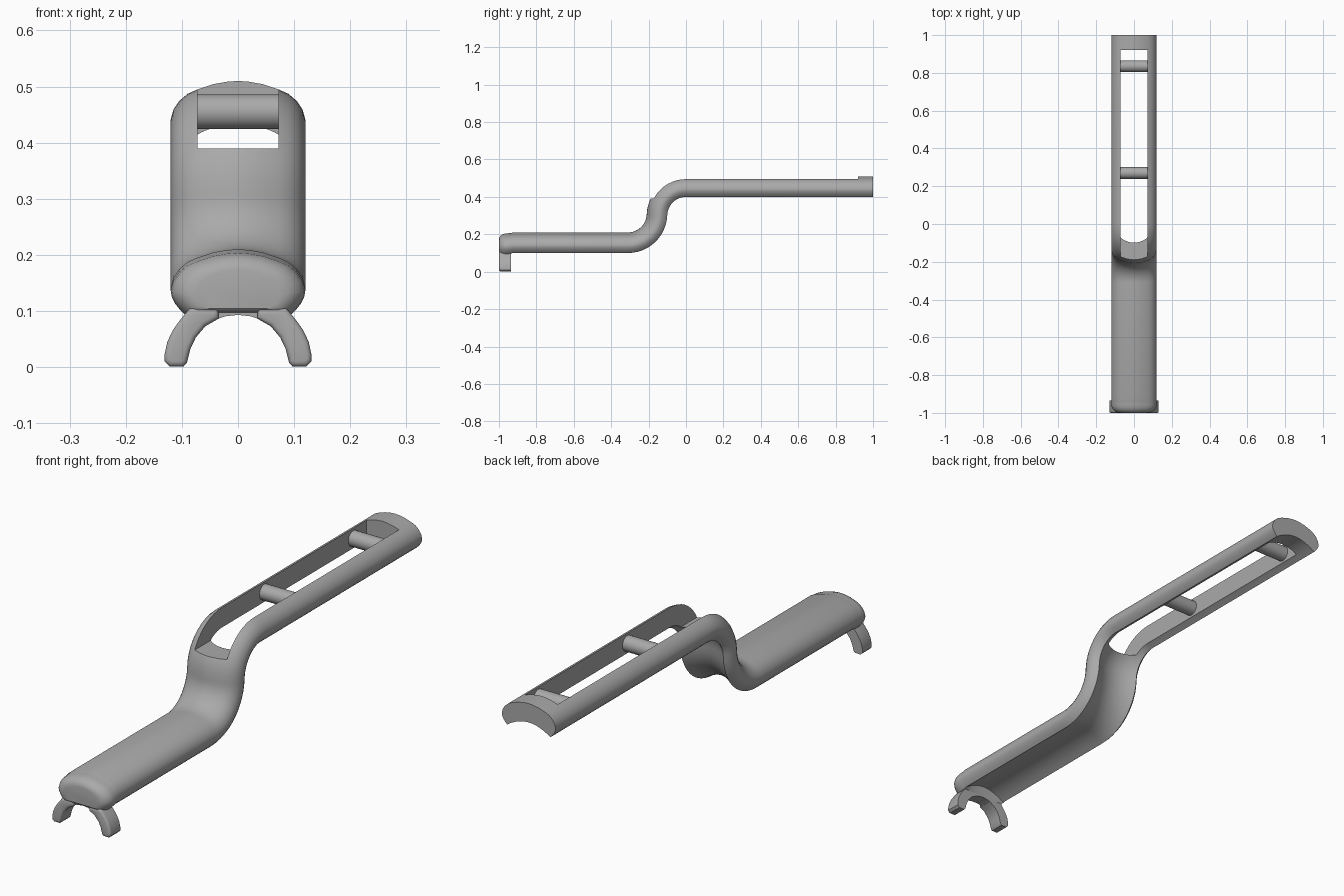
import bpy, bmesh, math

if "Cube" in bpy.data.objects:
    bpy.data.objects.remove(bpy.data.objects["Cube"])

grey = bpy.data.materials.new("plain grey")
grey.diffuse_color = (0.4, 0.4, 0.4, 1)
grey.use_nodes = True
grey.node_tree.nodes["Principled BSDF"].inputs["Base Color"].default_value = grey.diffuse_color


def finish(bm, name, angle=35):
    bmesh.ops.recalc_face_normals(bm, faces=bm.faces)
    me = bpy.data.meshes.new(name)
    bm.to_mesh(me)
    bm.free()
    ob = bpy.data.objects.new(name, me)
    bpy.context.collection.objects.link(ob)
    me.materials.append(grey)
    bpy.ops.object.select_all(action='DESELECT')
    ob.select_set(True)
    bpy.context.view_layer.objects.active = ob
    bpy.ops.object.shade_smooth_by_angle(angle=math.radians(angle))
    return ob


# Half of the domed outer section (x, height) from crown to lower edge
HALF = [(0, .055), (.02, .0535), (.045, .049), (.072, .040), (.09, .032), (.105, .019),
        (.115, .004), (.12, -.014), (.118, -.025), (.112, -.037), (.104, -.047), (.096, -.055)]


def section(rise):
    """Closed ring: domed outside, shallow arch underneath."""
    outer = HALF + []
    ring = [(-x, h) for x, h in reversed(outer[1:])] + outer
    for i in range(1, 12):
        x = .096 * (1 - i / 6)
        ring.append((x, -.055 + rise * (1 - (x / .096) ** 2)))
    return ring


# Sweep stations: (y, z, tilt, width scale, height scale, arch rise)
stations = []
R_END = .045
for i in range(6):                      # rounded nose
    a = math.radians(90 * i / 5)
    inset = R_END * (1 - math.sin(a))
    k = 1 - inset / .12
    stations.append((-1 + R_END * (1 - math.cos(a)), .150 - (1 - k) * .03, 0, k, k, 0))
stations += [(-.935, .152, 0, 1, 1, 0), (-.925, .155, 0, 1, 1, .034)]
R, TH = .155, math.radians(88)
for i in range(13):                     # lower bend
    a = TH * i / 12
    stations.append((-.31 + R * math.sin(a), .155 + R * (1 - math.cos(a)), a, 1, 1, .034))
for i in range(11, -1, -1):             # upper bend
    a = TH * i / 12
    stations.append((-R * math.sin(a), .455 - R * (1 - math.cos(a)), a, 1, 1, .034))
stations.append((1, .455, 0, 1, 1, .034))

bm = bmesh.new()
rings = []
for y, z, a, kx, kz, rise in stations:
    rings.append([bm.verts.new((x * kx, y - h * kz * math.sin(a), z + h * kz * math.cos(a)))
                  for x, h in section(rise)])
n = len(rings[0])
for r0, r1 in zip(rings, rings[1:]):
    for j in range(n):
        bm.faces.new((r0[j], r0[(j + 1) % n], r1[(j + 1) % n], r1[j]))
bm.faces.new(rings[0])
bm.faces.new(list(reversed(rings[-1])))
body = finish(bm, "curved_handle_body")

# Long slot cut down through the upper arm
bm = bmesh.new()
bmesh.ops.create_cube(bm, size=1)
for v in bm.verts:
    v.co = (v.co.x * .144, .31 + v.co.y * 1.22, .54 + v.co.z * .30)
cutter = finish(bm, "slot_cutter")
cutter.hide_render = True
cutter.hide_viewport = True
mod = body.modifiers.new("slot", 'BOOLEAN')
mod.operation = 'DIFFERENCE'
mod.solver = 'EXACT'
mod.object = cutter
bpy.context.view_layer.objects.active = body
bpy.ops.object.modifier_apply(modifier="slot")
bpy.data.objects.remove(cutter)
bpy.ops.object.select_all(action='DESELECT')
body.select_set(True)
bpy.ops.object.shade_smooth_by_angle(angle=math.radians(35))

# Two cross rods in the slot
for name, y in (("front_rod", .27), ("rear_rod", .835)):
    bm = bmesh.new()
    bmesh.ops.create_cone(bm, cap_ends=True, segments=24, radius1=.031, radius2=.031, depth=.15)
    for v in bm.verts:
        x, yy, z = v.co
        v.co = (z, y + yy, .455 + x)
    finish(bm, name)

# Curved claw legs under the nose, mirrored
LEG = [(.035, .105), (.035, .086), (.058, .073), (.075, .053), (.085, .032), (.091, .008),
       (.097, .001), (.122, .001), (.131, .010), (.131, .022), (.126, .045), (.116, .066),
       (.104, .083), (.092, .098), (.085, .105)]
for name, s in (("right_leg", 1), ("left_leg", -1)):
    bm = bmesh.new()
    face = bm.faces.new([bm.verts.new((s * x, -1, z)) for x, z in LEG])
    ext = bmesh.ops.extrude_face_region(bm, geom=[face])
    for v in ext['geom']:
        if isinstance(v, bmesh.types.BMVert):
            v.co.y = -.935
    rim = [e for e in bm.edges if abs(e.verts[0].co.y - e.verts[1].co.y) < 1e-5
           and e.verts[0].co.y < -.99]
    bmesh.ops.bevel(bm, geom=rim, offset=.009, segments=3, profile=.5, affect='EDGES')
    for v in bm.verts:
        v.co.z = max(v.co.z, 0)
    finish(bm, name, 40)

# Thin bridge joining the legs below the nose
bm = bmesh.new()
pts = [(.045 * t, .093 - .010 * t * t) for t in (-1, -.5, 0, .5, 1)] + [(.045, .11), (-.045, .11)]
face = bm.faces.new([bm.verts.new((x, -.985, z)) for x, z in pts])
ext = bmesh.ops.extrude_face_region(bm, geom=[face])
for v in ext['geom']:
    if isinstance(v, bmesh.types.BMVert):
        v.co.y = -.935
finish(bm, "leg_bridge")
